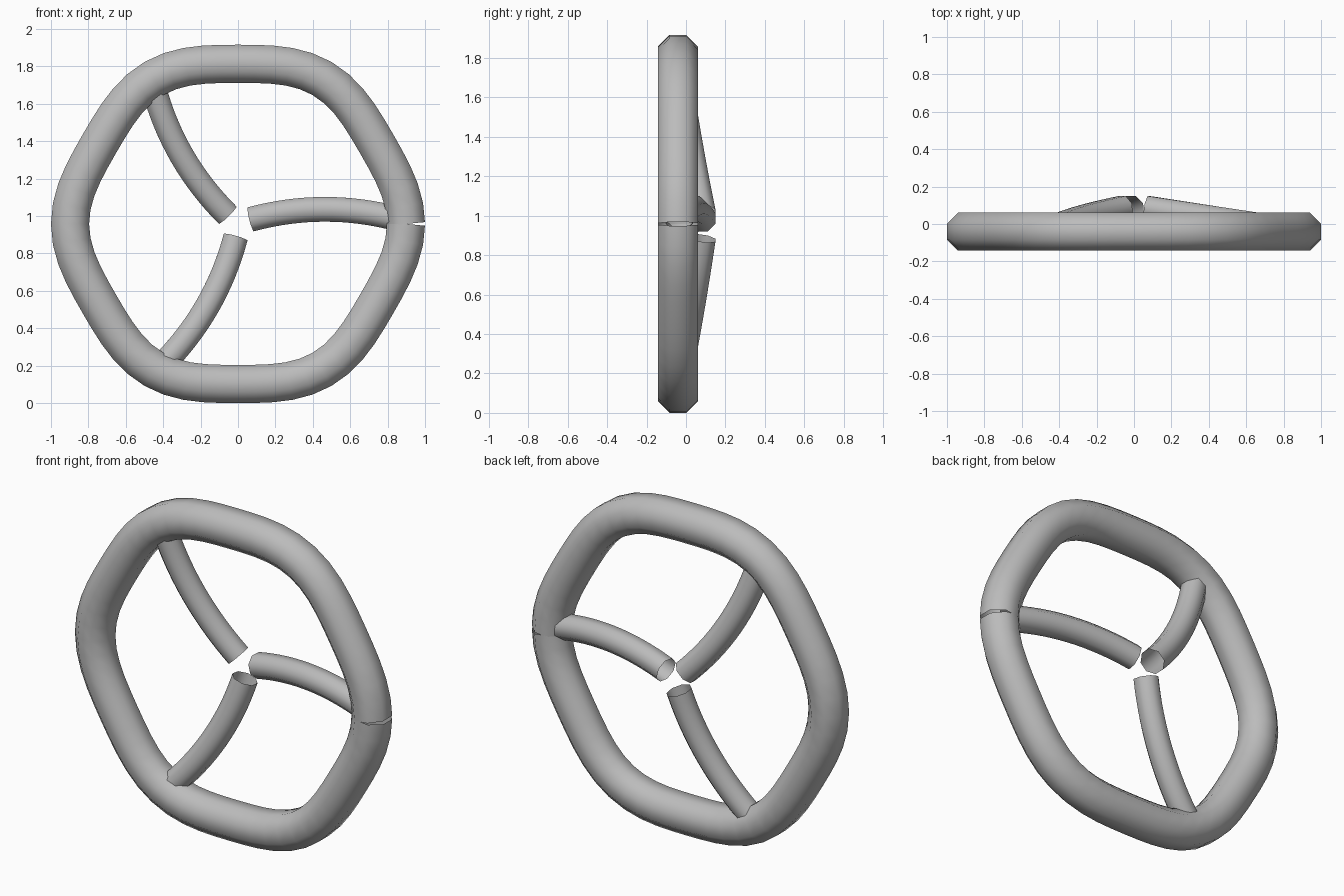
import bpy, bmesh, math
from mathutils import Vector, Matrix

cube = bpy.data.objects.get("Cube")
if cube:
    bpy.data.objects.remove(cube)

grey = bpy.data.materials.new("plain_grey")
grey.use_nodes = True
COLOUR = (0.5, 0.5, 0.5, 1)
grey.diffuse_color = COLOUR
grey.node_tree.nodes["Principled BSDF"].inputs["Base Color"].default_value = COLOUR

SIDES = 8
CENTRE = Vector((0, -0.041, 0.958))


def tube(name, path, apothem):
    """Sweep an open-ended octagonal tube along a list of points."""
    radius = apothem / math.cos(math.pi / SIDES)
    bm = bmesh.new()
    rings = []
    last = len(path) - 1
    for i, p in enumerate(path):
        t = (path[min(i + 1, last)] - path[max(i - 1, 0)]).normalized()
        side = t.cross(Vector((0, 1, 0))).normalized()
        depth = side.cross(t)
        ring = []
        for k in range(SIDES):
            a = math.tau * (k + 0.5) / SIDES
            ring.append(bm.verts.new(p + radius * (math.cos(a) * side + math.sin(a) * depth)))
        rings.append(ring)
    for a, b in zip(rings, rings[1:]):
        for k in range(SIDES):
            n = (k + 1) % SIDES
            bm.faces.new((a[k], a[n], b[n], b[k]))
    bmesh.ops.recalc_face_normals(bm, faces=bm.faces)
    mesh = bpy.data.meshes.new(name)
    bm.to_mesh(mesh)
    bm.free()
    mesh.materials.append(grey)
    mesh.shade_smooth()
    obj = bpy.data.objects.new(name, mesh)
    bpy.context.collection.objects.link(obj)
    return obj


# Rim: rounded hexagon, left unjoined at the side so a thin wedge stays open
STEPS = 60
rim = []
for i in range(STEPS + 1):
    a = math.tau * i / STEPS
    r = 0.877 + 0.021 * math.cos(6 * a)
    rim.append(CENTRE + Vector((r * math.cos(a), 0, r * math.sin(a))))
tube("rim", rim, 0.102)

# Spokes: shallow arcs that slope back from the rim towards the middle
START, END, RISE = 0.07, 0.86, 0.053
for n, name in enumerate(("spoke_side", "spoke_upper", "spoke_lower")):
    turn = Matrix.Rotation(-math.tau * n / 3, 3, 'Y')
    path = []
    for i in range(17):
        u = i / 16
        p = Vector((START + (END - START) * u,
                    0.125 - 0.12 * u,
                    0.025 + 4 * RISE * u * (1 - u)))
        path.append(CENTRE + turn @ p)
    tube(name, path, 0.066)
